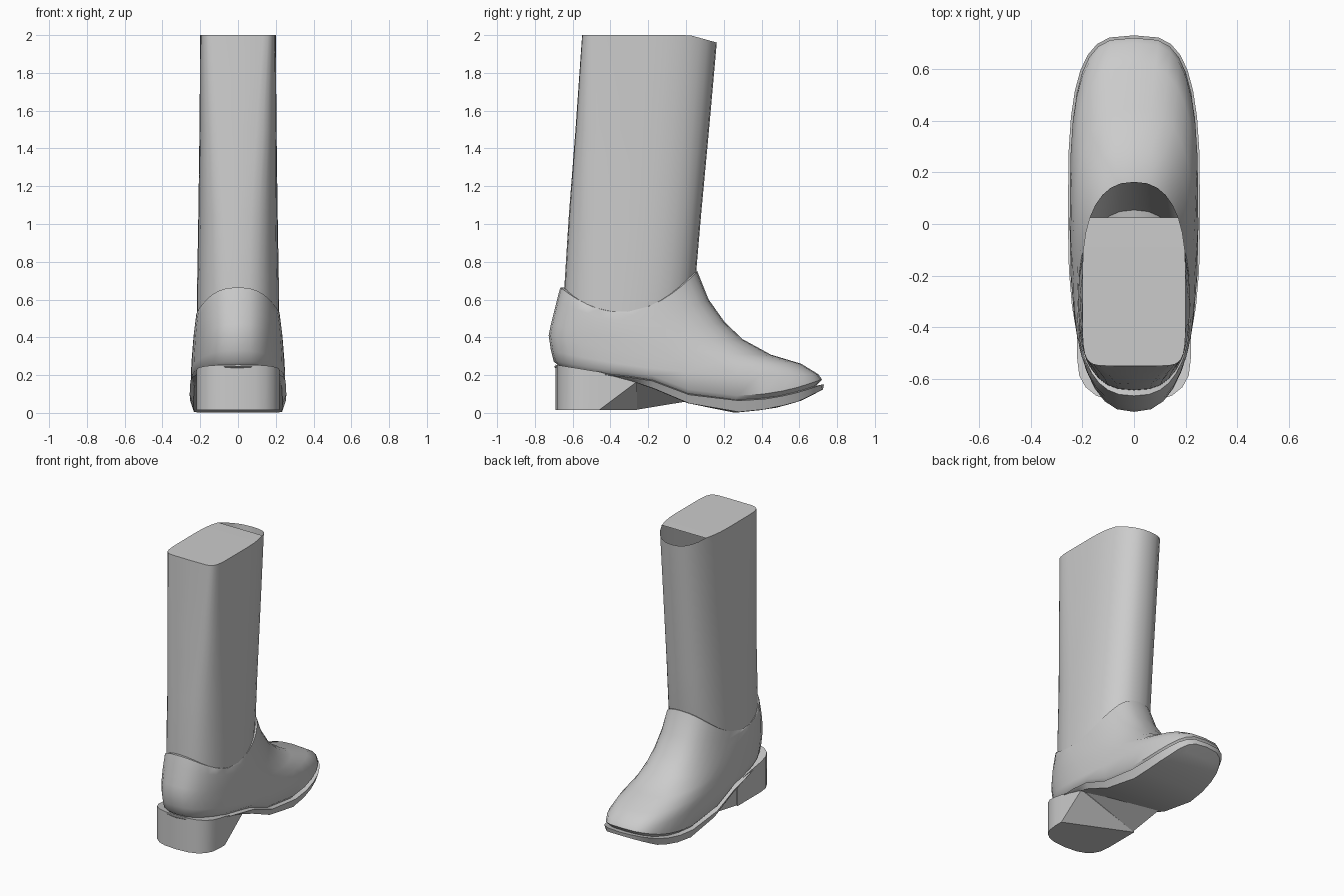
import bpy, bmesh
from math import cos, sin, pi

cube = bpy.data.objects.get("Cube")
if cube:
    bpy.data.objects.remove(cube)

N = 32
grey = bpy.data.materials.new("grey_leather")
grey.use_nodes = True
grey.diffuse_color = (0.6, 0.6, 0.6, 1)
grey.node_tree.nodes["Principled BSDF"].inputs["Base Color"].default_value = (0.6, 0.6, 0.6, 1)


def curve(points):
    """Height as a piecewise linear function of y."""
    def f(y):
        for (a, za), (b, zb) in zip(points, points[1:]):
            if y <= b:
                k = max(0, (y - a) / (b - a))
                return za + (zb - za) * k
        return points[-1][1]
    return f


def ring(yb, yf, w, height, nb=2.5, nf=3.3):
    """Rounded outline, starting at the back; nb and nf set how square its ends are."""
    pts = []
    for i in range(N):
        c, s = cos(2 * pi * i / N), sin(2 * pi * i / N)
        n = nb if c > 0 else nf
        y = (yb + yf) / 2 - (yf - yb) / 2 * (1 if c > 0 else -1) * abs(c) ** (2 / n)
        x = w * (1 if s > 0 else -1) * abs(s) ** (2 / n)
        pts.append((x, y, height(y)))
    return pts


def make(name, bm, angle):
    bmesh.ops.recalc_face_normals(bm, faces=bm.faces)
    me = bpy.data.meshes.new(name)
    bm.to_mesh(me)
    bm.free()
    me.materials.append(grey)
    ob = bpy.data.objects.new(name, me)
    bpy.context.collection.objects.link(ob)
    bpy.ops.object.select_all(action='DESELECT')
    ob.select_set(True)
    bpy.context.view_layer.objects.active = ob
    bpy.ops.object.shade_smooth_by_angle(angle=angle)
    return ob


def close(bm, vs, limit=9):
    """Fill a ring with strips from side to side, up to a limit in y."""
    for i in range(N // 2):
        quad = [vs[i], vs[i + 1], vs[(N - i - 1) % N], vs[(N - i) % N]]
        quad = list(dict.fromkeys(quad))
        if max(v.co.y for v in quad) <= limit:
            bm.faces.new(quad)


def loft(name, rings, bottom=False, top=None, angle=0.7):
    bm = bmesh.new()
    rows = [[bm.verts.new(p) for p in r] for r in rings]
    for a, b in zip(rows, rows[1:]):
        for i in range(N):
            j = (i + 1) % N
            bm.faces.new((a[i], a[j], b[j], b[i]))
    if bottom:
        close(bm, rows[0])
    if top is not None:
        close(bm, rows[-1], top)
    return make(name, bm, angle)


# Height lines of the sole
welt = curve([(-.69, .245), (-.45, .205), (-.2, .178), (0, .1), (.12, .072),
              (.25, .063), (.45, .075), (.6, .11), (.72, .15)])
tread = curve([(-.69, .235), (-.26, .165), (0, .055), (.1, .015),
               (.25, 0), (.45, .02), (.6, .06), (.73, .125)])


# Foot upper: tilted rings climbing from the welt to the ankle
def tilted(yb, yf, zb, zf, w, sag=0, nf=2.6):
    def height(y):
        k = (y - yb) / (yf - yb)
        return zb + (zf - zb) * k - sag * 4 * k * (1 - k)
    return ring(yb, yf, w, height, nf=nf)


upper = [
    ring(-.67, .69, .225, lambda y: welt(y) + .005),
    ring(-.7, .72, .248, lambda y: welt(y) + .027),
    tilted(-.715, .70, .33, .205, .249, .05, 3.3),
    tilted(-.727, .61, .41, .26, .245, .05, 3),
    tilted(-.715, .45, .47, .308, .24, .04),
    tilted(-.70, .30, .53, .39, .235, .05),
    tilted(-.685, .205, .59, .48, .228, .07),
    tilted(-.672, .12, .64, .60, .221, .1),
    tilted(-.665, .06, .665, .75, .216, .17),
    tilted(-.61, 0, .66, .74, .17, .17),
]
loft("foot_upper", upper, angle=0.8)

# Sole
loft("sole", [
    ring(-.66, .68, .20, tread),
    ring(-.69, .725, .236, lambda y: tread(y) + .002),
    ring(-.70, .73, .256, welt),
    ring(-.66, .68, .21, lambda y: welt(y) + .006),
], bottom=True, top=9, angle=0.6)


# Shaft: square at the back of the rim, rounder toward the ankle
def rim(y):
    return 2 if y < .02 else 2 - .04 * (y - .02) / .145


shaft = []
for yb, yf, z, w, nb in [(-.652, .015, .45, .217, 2.4), (-.642, .05, .7, .216, 2.6),
                         (-.62, .08, 1.05, .21, 3), (-.585, .122, 1.5, .204, 4.5)]:
    shaft.append(ring(yb, yf, w, lambda y, z=z: z, nb, 2.4))
shaft.append(ring(-.55, .163, .2, rim, 8, 2.4))
# The lid leaves a gap at the front of the opening
loft("shaft", shaft, top=.05, angle=0.8)

# Heel block: round back, straight breast, one lower front corner cut away
breast = -.26
outline = [(.22, -.46)]
for i in range(11):
    a = pi * i / 10
    outline.append((.22 * cos(a) * (1 if i in (0, 10) else abs(cos(a)) ** -.25 if i != 5 else 0),
                    -.52 - .17 * sin(a) ** .8))
outline += [(-.22, breast)]
bm = bmesh.new()
low = [bm.verts.new((x, y, .015)) for x, y in outline]
high = [bm.verts.new((x, y, tread(y) + .02)) for x, y in outline]
corner = bm.verts.new((.22, breast, tread(breast)))
bm.faces.new(low)
bm.faces.new(high + [corner])
for i in range(len(outline) - 1):
    bm.faces.new((low[i], low[i + 1], high[i + 1], high[i]))
bm.faces.new((low[0], high[0], corner))
bm.faces.new((low[0], corner, low[-1]))
bm.faces.new((low[-1], corner, high[-1]))
make("heel", bm, 0.6)

# Web joining the heel corner to the arch
bm = bmesh.new()
a, b, c, d = [bm.verts.new(p) for p in [(.2, breast, .165), (-.21, breast, .017),
                                        (-.21, 0, .06), (-.21, breast, .165)]]
for tri in ((a, b, c), (b, d, c), (a, b, d), (a, c, d)):
    bm.faces.new(tri)
make("arch_web", bm, 0.3)
